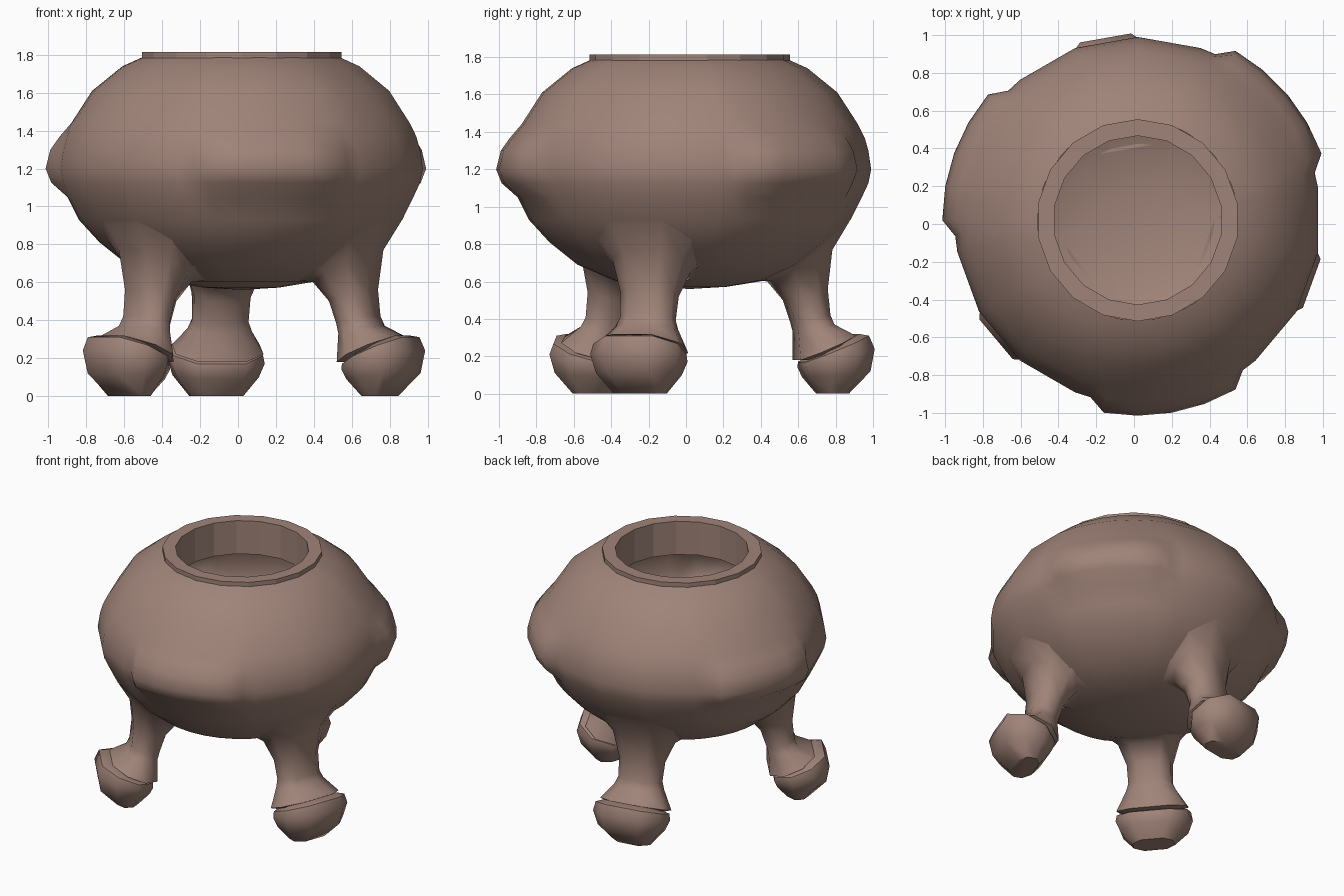
import bpy, bmesh, math
from mathutils import Vector

if "Cube" in bpy.data.objects:
    bpy.data.objects.remove(bpy.data.objects["Cube"])

CX, CY = 0.02, 0.02          # axis of the pot
clay = bpy.data.materials.new("brown clay")
clay.diffuse_color = (0.35, 0.23, 0.19, 1)
clay.use_nodes = True
clay.node_tree.nodes["Principled BSDF"].inputs["Base Color"].default_value = clay.diffuse_color


def make_object(name, bm, smooth=None):
    bmesh.ops.recalc_face_normals(bm, faces=bm.faces)
    me = bpy.data.meshes.new(name)
    bm.to_mesh(me)
    bm.free()
    me.materials.append(clay)
    ob = bpy.data.objects.new(name, me)
    bpy.context.collection.objects.link(ob)
    if smooth:
        bpy.ops.object.select_all(action='DESELECT')
        ob.select_set(True)
        bpy.context.view_layer.objects.active = ob
        bpy.ops.object.shade_smooth_by_angle(angle=math.radians(smooth))
    return ob


def bridge(bm, rings):
    for a, b in zip(rings, rings[1:]):
        n = len(a)
        for i in range(n):
            j = (i + 1) % n
            bm.faces.new((a[i], a[j], b[j], b[i]))


def polar(r, deg, z):
    a = math.radians(deg)
    return Vector((CX + r * math.cos(a), CY + r * math.sin(a), z))


# pot body: open shell with three shallow grip bulges round the waist
# each row: radius, height, bulge depth
rows = [(0.53, 1.785, 0), (0.63, 1.74, 0), (0.79, 1.61, 0), (0.90, 1.44, 0),
        (0.935, 1.37, 0.025), (0.955, 1.30, 0.055), (0.97, 1.20, 0.065),
        (0.955, 1.125, 0.05), (0.92, 1.05, 0), (0.86, 0.93, 0), (0.75, 0.81, 0),
        (0.60, 0.69, 0), (0.40, 0.605, 0), (0.20, 0.572, 0)]
steps = [-25, -20, -10, 0, 10, 20, 25, 30, 50, 70, 90]
angles = [(c + s, abs(s) <= 20) for c in (-80, 40, 160) for s in steps]
bm = bmesh.new()
rings = []
for r, z, bulge in rows:
    rings.append([bm.verts.new(polar(r + (bulge if grip else 0), a, z)) for a, grip in angles])
bridge(bm, rings)
tip = bm.verts.new((CX, CY, 0.56))
last = rings[-1]
for i in range(len(last)):
    bm.faces.new((last[i], last[(i + 1) % len(last)], tip))
make_object("pot_body", bm, 50)

# rim: 18-sided collar with a straight inner wall
bm = bmesh.new()
rim = [(0.535, 1.77), (0.535, 1.815), (0.447, 1.815), (0.447, 1.57)]
bridge(bm, [[bm.verts.new(polar(r, 90 + 20 * i, z)) for i in range(18)] for r, z in rim])
make_object("rim", bm)


# legs: each section is inner/outer reach, inner/outer height, half width
LEG = [(0.38, 0.84, 0.61, 0.92, 0.27),
       (0.44, 0.755, 0.60, 0.77, 0.20),
       (0.52, 0.735, 0.50, 0.56, 0.15),
       (0.56, 0.75, 0.38, 0.42, 0.145),
       (0.575, 0.77, 0.33, 0.37, 0.165),
       (0.58, 0.88, 0.18, 0.31, 0.235),
       (0.64, 0.83, 0.18, 0.27, 0.18)]
FOOT = [(0.64, 0.90, 0.19, 0.32, 0.19),
        (0.61, 0.95, 0.17, 0.31, 0.24),
        (0.61, 0.98, 0.14, 0.24, 0.25),
        (0.63, 0.96, 0.09, 0.12, 0.22),
        (0.70, 0.85, 0.0, 0.0, 0.14)]


def loft(name, sections, deg, cap_top):
    a = math.radians(deg)
    out, side = Vector((math.cos(a), math.sin(a), 0)), Vector((-math.sin(a), math.cos(a), 0))
    # rounded rectangle: fraction along the reach, fraction of the half width
    shape = [(0, -0.55), (0.3, -1), (0.7, -1), (1, -0.55), (1, 0.55), (0.7, 1), (0.3, 1), (0, 0.55)]
    bm = bmesh.new()
    rings = []
    for ui, uo, zi, zo, hw in sections:
        rings.append([bm.verts.new(Vector((CX, CY, zi + (zo - zi) * t))
                                   + out * (ui + (uo - ui) * t) + side * hw * w)
                      for t, w in shape])
    bridge(bm, rings)
    bm.faces.new(rings[-1])
    if cap_top:
        bm.faces.new(rings[0])
    make_object(name, bm, 48)


for label, deg in (("right", -20), ("back", 100), ("left", 220)):
    loft(label + "_leg", LEG, deg, False)
    loft(label + "_foot", FOOT, deg, True)
